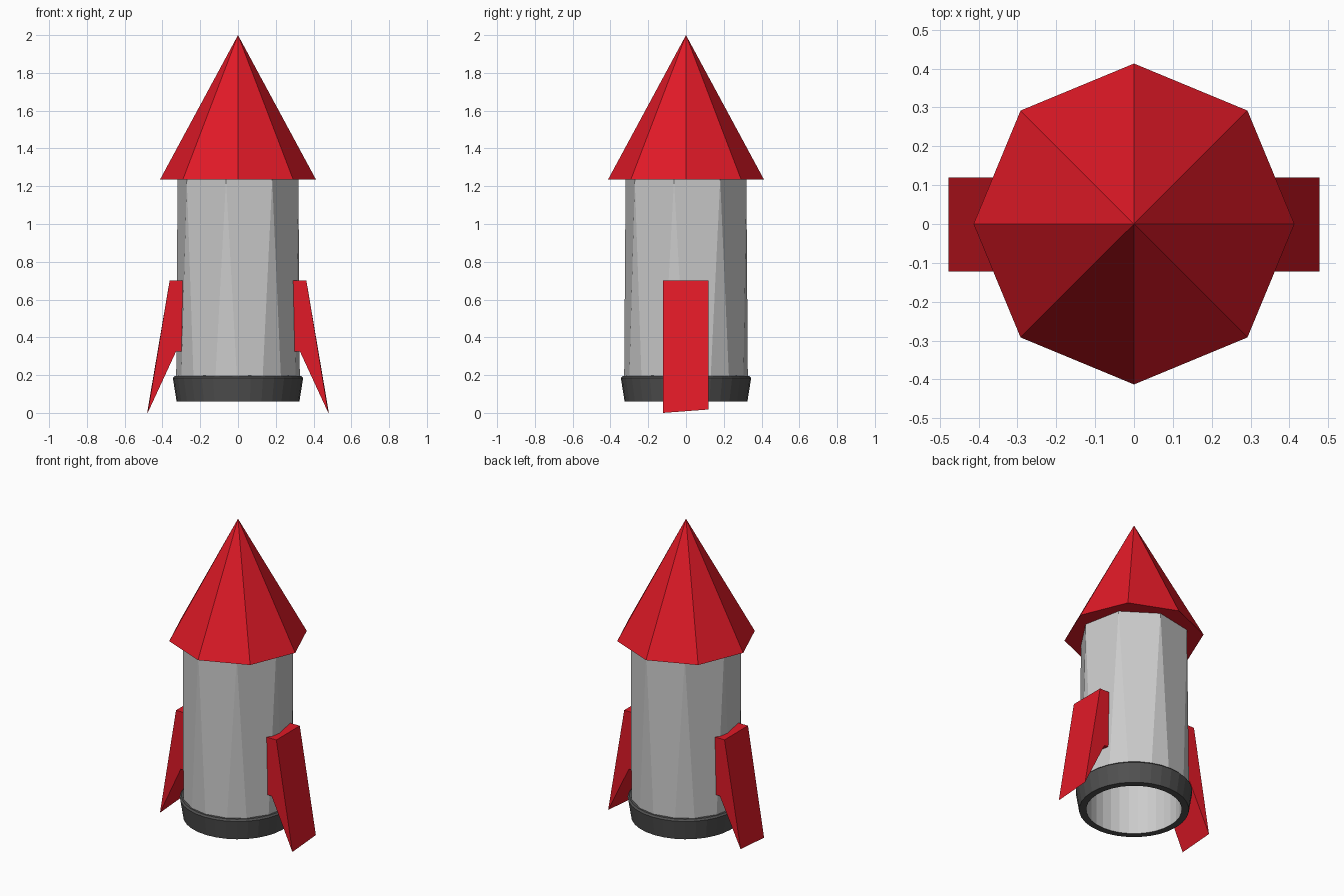
import bpy, bmesh
from math import cos, sin, radians, tau

if "Cube" in bpy.data.objects:
    bpy.data.objects.remove(bpy.data.objects["Cube"])


def material(name, rgb):
    m = bpy.data.materials.new(name)
    m.diffuse_color = (*rgb, 1)
    m.use_nodes = True
    m.node_tree.nodes["Principled BSDF"].inputs["Base Color"].default_value = m.diffuse_color
    return m


red = material("red", (0.75, 0.01, 0.02))
dark = material("dark_grey", (0.08, 0.08, 0.08))


def finish(bm, name, mat=None):
    bmesh.ops.recalc_face_normals(bm, faces=bm.faces)
    me = bpy.data.meshes.new(name)
    bm.to_mesh(me)
    bm.free()
    ob = bpy.data.objects.new(name, me)
    bpy.context.collection.objects.link(ob)
    if mat:
        me.materials.append(mat)
    return ob


def circle(bm, n, r, z, start=0.0):
    return [bm.verts.new((r * cos(start + tau * i / n), r * sin(start + tau * i / n), z))
            for i in range(n)]


def bridge(bm, a, b):
    n = len(a)
    for i in range(n):
        j = (i + 1) % n
        bm.faces.new((a[i], a[j], b[j], b[i]))


# nose cone: eight sides with a flat base
bm = bmesh.new()
rim = circle(bm, 8, 0.413, 1.235)
tip = bm.verts.new((0, 0, 2))
bm.faces.new(rim)
for i in range(8):
    bm.faces.new((rim[i], rim[(i + 1) % 8], tip))
finish(bm, "nose_cone", red)

# body: octagonal top blending into a sixteen-sided bottom
bm = bmesh.new()
top = circle(bm, 8, 0.326, 1.235, radians(-11.25))
low = circle(bm, 16, 0.328, 0.08, radians(-22.5))
for i in range(8):
    a, b, c = low[2 * i], low[2 * i + 1], low[(2 * i + 2) % 16]
    bm.faces.new((a, b, top[i]))
    bm.faces.new((b, c, top[(i + 1) % 8], top[i]))
finish(bm, "body")

# bore: round inside of the hollow body
bm = bmesh.new()
bridge(bm, circle(bm, 32, 0.283, 0.06), circle(bm, 32, 0.283, 1.235))
bmesh.ops.reverse_faces(bm, faces=bm.faces)
me_bore = finish(bm, "bore")
me_bore.data.flip_normals()

# nozzle ring: flared collar around the bottom
bm = bmesh.new()
profile = [(0.283, 0.06), (0.325, 0.06), (0.345, 0.185), (0.335, 0.195), (0.29, 0.2)]
rings = [circle(bm, 32, r, z) for r, z in profile]
for a, b in zip(rings, rings[1:]):
    bridge(bm, a, b)
finish(bm, "nozzle_ring", dark)

# fins: extruded side profile, with a slightly slanted tip, mirrored in x
outline = [(0.29, 0.70), (0.362, 0.70), (0.478, 0.0), (0.328, 0.325), (0.297, 0.325)]
for side, name in ((1, "right_fin"), (-1, "left_fin")):
    bm = bmesh.new()
    front = [bm.verts.new((side * x, -0.122, z)) for x, z in outline]
    back = [bm.verts.new((side * x, 0.12, z)) for x, z in outline]
    back[2].co.z = 0.018
    bm.faces.new(front)
    bm.faces.new(back)
    bridge(bm, front, back)
    finish(bm, name, red)
